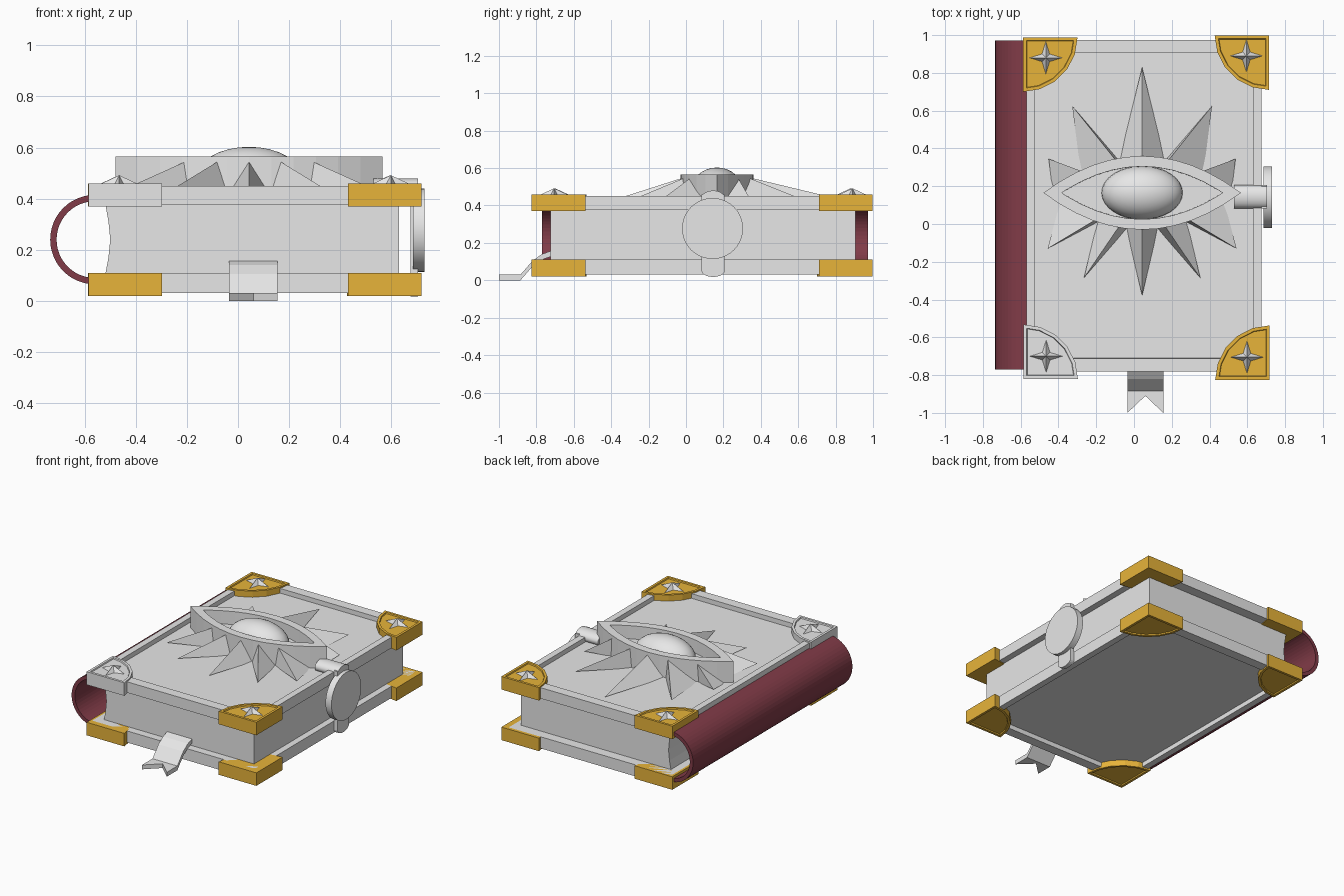
import bpy, bmesh, math
from mathutils import Vector

if "Cube" in bpy.data.objects:
    bpy.data.objects.remove(bpy.data.objects["Cube"])


def material(name, rgb):
    m = bpy.data.materials.new(name)
    m.diffuse_color = (*rgb, 1)
    m.use_nodes = True
    m.node_tree.nodes["Principled BSDF"].inputs["Base Color"].default_value = m.diffuse_color
    return m


GREY = material("light grey", (0.8, 0.8, 0.8))
GOLD = material("gold", (0.80, 0.455, 0.042))
RED = material("dark red", (0.22, 0.044, 0.064))


def finish(name, bm, mat, smooth=None):
    bmesh.ops.recalc_face_normals(bm, faces=bm.faces[:])
    me = bpy.data.meshes.new(name)
    bm.to_mesh(me)
    bm.free()
    me.materials.append(mat)
    ob = bpy.data.objects.new(name, me)
    bpy.context.collection.objects.link(ob)
    if smooth:
        bpy.ops.object.select_all(action='DESELECT')
        ob.select_set(True)
        bpy.context.view_layer.objects.active = ob
        bpy.ops.object.shade_smooth_by_angle(angle=math.radians(smooth))
    return ob


def prism(name, pts, lo, hi, mat, axis='z', insets=(), smooth=None):
    """Extrude a 2D outline along an axis; insets are (width, depth) on the hi face."""
    place = {'z': lambda a, b, c: (a, b, c),
             'y': lambda a, b, c: (a, c, b),
             'x': lambda a, b, c: (c, a, b)}[axis]
    bm = bmesh.new()
    n = len(pts)
    low = [bm.verts.new(place(a, b, lo)) for a, b in pts]
    top = [bm.verts.new(place(a, b, hi)) for a, b in pts]
    bm.faces.new(low)
    face = bm.faces.new(top)
    for i in range(n):
        j = (i + 1) % n
        bm.faces.new((low[i], low[j], top[j], top[i]))
    bmesh.ops.recalc_face_normals(bm, faces=bm.faces[:])
    for width, depth in insets:
        bmesh.ops.inset_region(bm, faces=[face], thickness=width, depth=depth,
                               use_even_offset=True)
    return finish(name, bm, mat, smooth)


def rect(x0, x1, y0, y1):
    return [(x0, y0), (x1, y0), (x1, y1), (x0, y1)]


def ellipse(cx, cy, rx, ry, n):
    return [(cx + rx * math.cos(2 * math.pi * i / n),
             cy + ry * math.sin(2 * math.pi * i / n)) for i in range(n)]


# covers with a sunken panel inside a raised rim, and the page block
COVER = rect(-0.57, 0.675, -0.78, 0.975)
for name, lo, hi in (("front_cover", 0.375, 0.45), ("back_cover", 0.11, 0.03)):
    cover = prism(name, COVER, lo, hi, GREY, insets=[(0.045, 0), (0.0005, -0.032)])
    for v in cover.data.vertices:
        if -0.77 < v.co.y < 0.96:
            v.co.y += 0.024 if v.co.y < 0 else -0.024
prism("pages", [(-0.52, 0.1), (0.63, 0.1), (0.63, 0.385), (-0.52, 0.385),
                (-0.507, 0.31), (-0.5, 0.24), (-0.507, 0.17)],
      -0.725, 0.905, GREY, axis='y')

# rounded spine
arc = [math.pi / 2 + math.pi * i / 24 for i in range(25)]
outer = [(-0.56 + 0.175 * math.cos(a), 0.24 + 0.175 * math.sin(a)) for a in arc]
inner = [(-0.56 + 0.15 * math.cos(a), 0.24 + 0.15 * math.sin(a)) for a in reversed(arc)]
prism("spine", outer + inner, -0.77, 0.972, RED, axis='y')


# four-pointed star stud
def star(name, cx, cy):
    bm = bmesh.new()
    ring = []
    for i in range(8):
        r = 0.09 if i % 2 == 0 else 0.03
        a = i * math.pi / 4
        ring.append(bm.verts.new((cx + r * math.cos(a), cy + r * math.sin(a), 0.45)))
    apex = bm.verts.new((cx, cy, 0.492))
    bm.faces.new(ring)
    for i in range(8):
        bm.faces.new((ring[i], ring[(i + 1) % 8], apex))
    finish(name, bm, GREY)


# metal corners with studs on the front cover
corners = [("spine_head", -0.587, 0.988, 1, -1), ("edge_head", 0.715, 0.998, -1, -1),
           ("spine_foot", -0.585, -0.82, 1, 1), ("edge_foot", 0.718, -0.825, -1, 1)]
for label, cx, cy, sx, sy in corners:
    local = [(0, 0)] + [(0.288 * math.cos(math.pi / 10 * i), 0.288 * math.sin(math.pi / 10 * i))
                        for i in range(6)]
    pts = [(cx + sx * a, cy + sy * b) for a, b in local]
    mat = GREY if label == "spine_foot" else GOLD
    prism("front_corner_" + label, pts, 0.37, 0.46, mat, insets=[(0.017, 0), (0.003, -0.008)])
    prism("back_corner_" + label, pts, 0.11, 0.02, GOLD, insets=[(0.017, 0), (0.003, -0.008)])
    star("stud_" + label, cx + sx * 0.12, cy + sy * (0.108 if sy < 0 else 0.12))

# almond eye frame with a deep opening
EX, EY, HW, HH = 0.043, 0.165, 0.523, 0.195


def lid(x):
    return HH * (1 - min(1, abs((x - EX) / HW)) ** 2)


xs = [EX - HW + 2 * HW * i / 12 for i in range(13)]
almond = [(x, EY - lid(x)) for x in xs] + [(x, EY + lid(x)) for x in xs[-2:0:-1]]
prism("eye_frame", almond, 0.41, 0.565, GREY, insets=[(0.055, 0), (0.001, -0.09)])

# eyeball
bm = bmesh.new()
bmesh.ops.create_uvsphere(bm, u_segments=32, v_segments=16, radius=1)
for v in bm.verts:
    v.co = Vector((EX + 0.215 * v.co.x, EY + 0.142 * v.co.y, 0.472 + 0.131 * v.co.z))
finish("eyeball", bm, GREY, smooth=40)

# sun rays around the eye: (tip dx, tip y, base dx, base half width, side)
rays = [(0, 0.83, 0, 0.12, 1), (0.37, 0.625, 0.225, 0.1, 1), (0.495, 0.345, 0.40, 0.075, 1),
        (0, -0.38, 0, 0.085, -1), (0.308, -0.285, 0.155, 0.08, -1),
        (0.5, -0.13, 0.33, 0.105, -1)]
bm = bmesh.new()
for tx, ty, bx, hw, side in rays:
    # ridge runs straight from the eye centre to the tip, starting at the frame
    t = 0
    while abs(ty - EY) * t < lid(EX + tx * t) - 0.01:
        t += 0.005
    for s in ((1, -1) if tx else (1,)):
        def edge(dx, z):
            x = EX + s * dx
            return bm.verts.new((x, EY + side * max(0, lid(x) - 0.01), z))
        a, b, ridge = edge(bx - hw, 0.413), edge(bx + hw, 0.413), edge(tx * t, 0.547)
        tip = bm.verts.new((EX + s * tx, ty, 0.432))
        for f in ((a, b, tip), (a, ridge, tip), (b, ridge, tip), (a, b, ridge)):
            bm.faces.new(f)
finish("sun_rays", bm, GREY)

# clasp: rounded strap over the cover, down the edge, and a round boss
prism("clasp_strap_top", ellipse(0.145, 0.44, 0.062, 0.04, 20), 0.53, 0.705, GREY,
      axis='x', smooth=40)
drop = [(0.083, 0.46), (0.207, 0.46)] + [(0.145 + 0.062 * math.cos(a), 0.05 - 0.032 * math.sin(a))
                                         for a in [math.pi * i / 10 for i in range(11)]]
prism("clasp_strap_side", drop, 0.676, 0.705, GREY, axis='x')
prism("clasp_boss", ellipse(0.142, 0.277, 0.163, 0.163, 40), 0.685, 0.73, GREY,
      axis='x', smooth=30)

# forked ribbon bookmark, bent down from the pages
path = [(-0.70, 0.165), (-0.77, 0.14), (-0.82, 0.105), (-0.885, 0.03), (-1.0, 0.03)]
bm = bmesh.new()
rows = []
for i, (y, z) in enumerate(path):
    notch = 0.09 if i == len(path) - 1 else 0
    rows.append([[bm.verts.new((x, y + d, z - t)) for x, d in
                  ((-0.035, 0), (0.06, notch), (0.155, 0))] for t in (0, 0.03)])
for p, q in zip(rows, rows[1:]):
    for k in (0, 1):
        for t in (0, 1):
            bm.faces.new((p[t][k], p[t][k + 1], q[t][k + 1], q[t][k]))
    for k in (0, 2):
        bm.faces.new((p[0][k], q[0][k], q[1][k], p[1][k]))
for r in (rows[0], rows[-1]):
    for k in (0, 1):
        bm.faces.new((r[0][k], r[0][k + 1], r[1][k + 1], r[1][k]))
finish("ribbon", bm, GREY)
